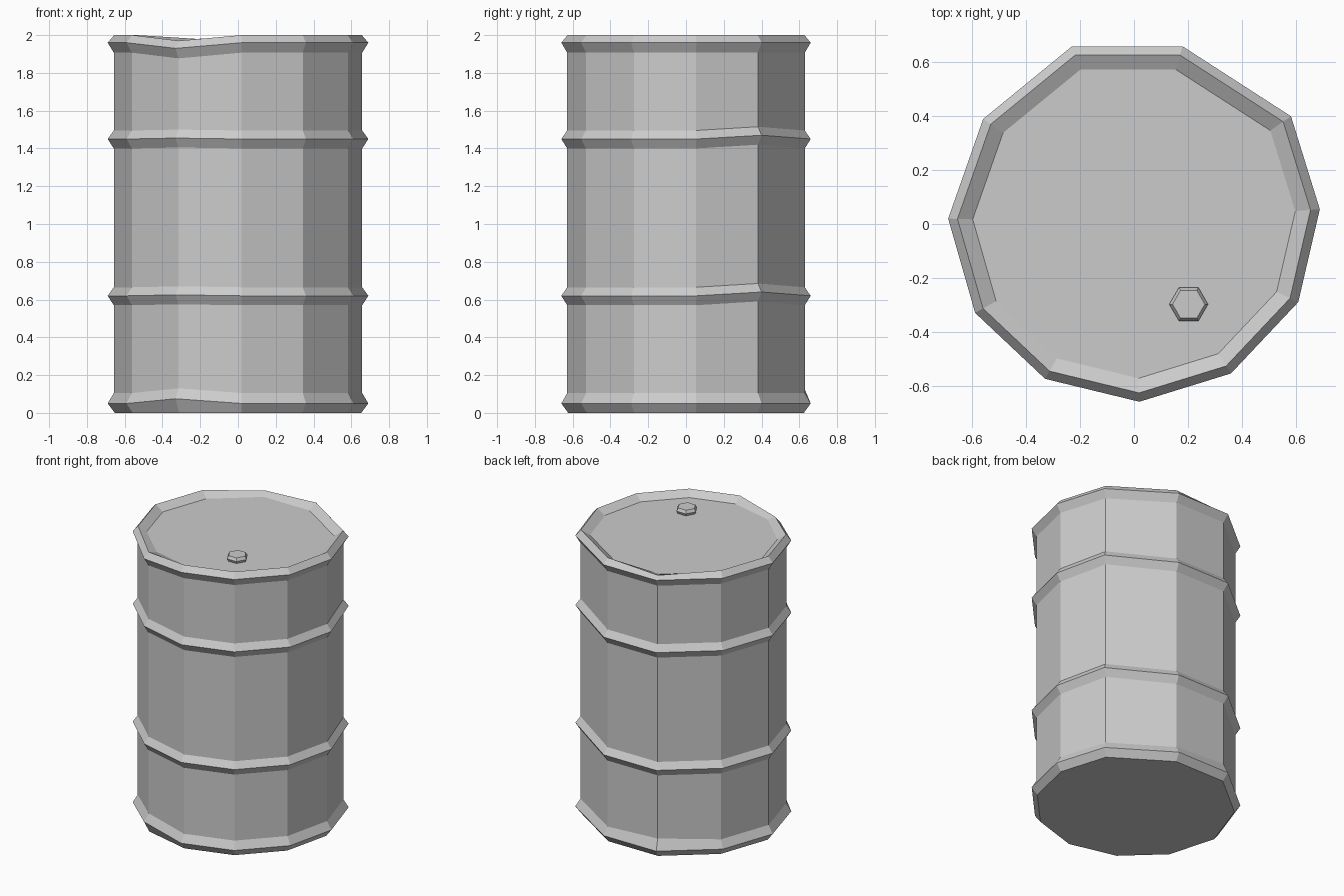
import bpy, math

if "Cube" in bpy.data.objects:
    bpy.data.objects.remove(bpy.data.objects["Cube"])

# Slightly irregular 11-sided outline at the widest part of the ribs
OUTLINE = [(0.18, 0.66), (-0.23, 0.66), (-0.56, 0.39), (-0.69, 0.02),
           (-0.59, -0.33), (-0.33, -0.575), (0.02, -0.66), (0.36, -0.555),
           (0.61, -0.29), (0.69, 0.055), (0.583, 0.40)]
BODY, RIM, FLOOR = 0.953, 0.95, 0.868


def loft(name, rings):
    """Skin a stack of equal-length rings and cap both ends."""
    n = len(rings[0])
    verts = [v for ring in rings for v in ring]
    faces = [tuple(reversed(range(n))), tuple(range(len(verts) - n, len(verts)))]
    for k in range(len(rings) - 1):
        a, b = k * n, (k + 1) * n
        for i in range(n):
            j = (i + 1) % n
            faces.append((a + i, a + j, b + j, b + i))
    mesh = bpy.data.meshes.new(name)
    mesh.from_pydata(verts, [], faces)
    obj = bpy.data.objects.new(name, mesh)
    bpy.context.collection.objects.link(obj)
    return obj


# Barrel profile: (scale of outline, height, dents as {outline index: dz})
bottom_dent = {5: 0.025, 1: 0.02}
rib_dent = {10: 0.02, 5: 0.005}
rim_dent = {5: -0.03}
profile = [(0.945, 0.0, {}), (1.0, 0.05, {5: 0.025}), (BODY, 0.105, bottom_dent)]
for z in (0.62, 1.45):
    profile += [(BODY, z - 0.05, rib_dent), (1.0, z, rib_dent), (BODY, z + 0.045, rib_dent)]
profile += [(BODY, 1.907, rim_dent), (1.0, 1.96, rim_dent),
            (RIM, 2.0, {5: -0.03, 1: -0.02}), (FLOOR, 1.962, {})]

loft("barrel", [[(x * s, y * s, z + dent.get(i, 0)) for i, (x, y) in enumerate(OUTLINE)]
                for s, z, dent in profile])

# Hexagonal bung on the lid
loft("bung_cap", [[(0.203 + r * math.cos(i * math.pi / 3),
                    -0.298 + r * math.sin(i * math.pi / 3), z) for i in range(6)]
                  for r, z in ((0.06, 1.955), (0.072, 1.98), (0.06, 2.0))])
